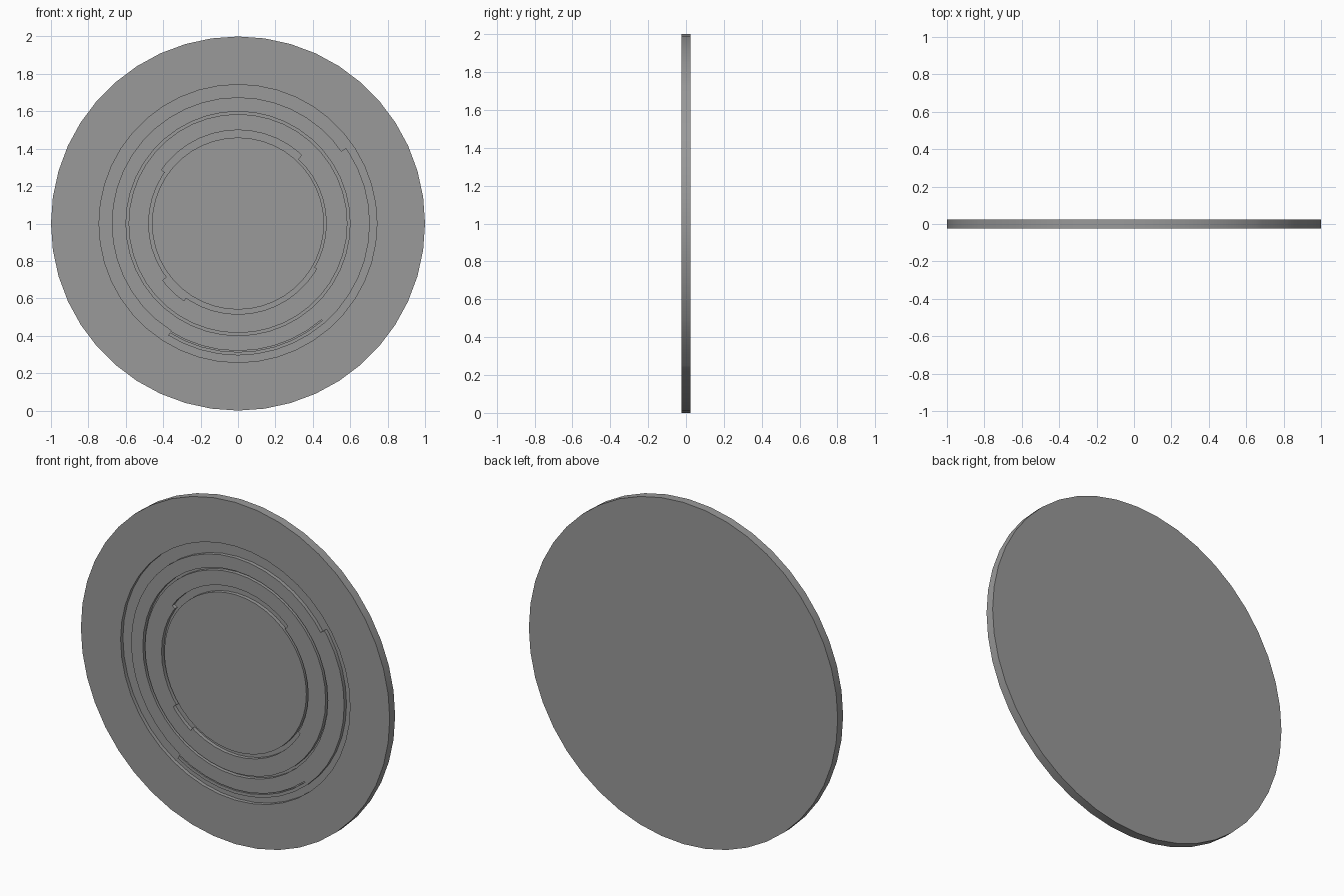
import bpy, bmesh, math

if "Cube" in bpy.data.objects:
    bpy.data.objects.remove(bpy.data.objects["Cube"])

N = 44                       # sides of the disc
STEP = 360 / N
FRONT, BACK, FLOOR = -0.025, 0.025, -0.003


def pick(a, table, default):
    """Value at angle a from (start, end, value) sectors."""
    for lo, hi, v in table:
        if lo < a < hi:
            return v
    return default


# groove edges that change width around the disc
def ring_inner(a):
    return pick(a, [(35, 238, 0.675)], 0.705)


def core_outer(a):
    return pick(a, [(47, 145, 0.5), (145, 217, 0.478), (217, 235, 0.505),
                    (235, 330, 0.485)], 0.472)


def profile(a):
    b, c = ring_inner(a), core_outer(a)
    # hairline slot along the bottom only
    h, hy = pick(a, [(238, 311, (0.687, FLOOR))], (0.66, FRONT))
    return [(1, BACK), (1, FRONT),
            (0.743, FRONT), (0.743, FLOOR), (b, FLOOR), (b, FRONT),
            (h, FRONT), (h, hy), (h - 0.006, hy), (h - 0.006, FRONT),
            (0.599, FRONT), (0.599, FLOOR), (0.585, FLOOR), (0.585, FRONT),
            (c, FRONT), (c, FLOOR), (0.46, FLOOR), (0.46, FRONT)]


# columns: one per side, plus a pair at each width change
columns = [(i * STEP, i * STEP + 0.01) for i in range(N)]
for s in (35, 47, 145, 217, 235, 238, 311, 330):
    columns += [(s - 0.001, s - 0.01), (s + 0.001, s + 0.01)]
columns.sort()

bm = bmesh.new()
loops = []
for a, sample in columns:
    off = math.radians(a % STEP - STEP / 2)
    k = math.cos(math.pi / N) / math.cos(off)      # stay on the flat side
    t = math.radians(a)
    loops.append([bm.verts.new((r * k * math.cos(t), y, 1 + r * k * math.sin(t)))
                  for r, y in profile(sample)])

# skin between columns, then cap back and centre
for i, col in enumerate(loops):
    nxt = loops[(i + 1) % len(loops)]
    for j in range(len(col) - 1):
        bm.faces.new((col[j], col[j + 1], nxt[j + 1], nxt[j]))
bm.faces.new([c[0] for c in loops])
bm.faces.new([c[-1] for c in loops])
bmesh.ops.remove_doubles(bm, verts=bm.verts, dist=0.0001)
bmesh.ops.recalc_face_normals(bm, faces=bm.faces)

mesh = bpy.data.meshes.new("grooved_disc")
bm.to_mesh(mesh)
bm.free()
disc = bpy.data.objects.new("grooved_disc", mesh)
bpy.context.collection.objects.link(disc)

# dark grey finish, smooth rim
mat = bpy.data.materials.new("dark_grey")
mat.diffuse_color = (0.32, 0.32, 0.32, 1)
mat.use_nodes = True
mat.node_tree.nodes["Principled BSDF"].inputs["Base Color"].default_value = mat.diffuse_color
mesh.materials.append(mat)
bpy.context.view_layer.objects.active = disc
disc.select_set(True)
bpy.ops.object.shade_smooth_by_angle(angle=math.radians(30))
